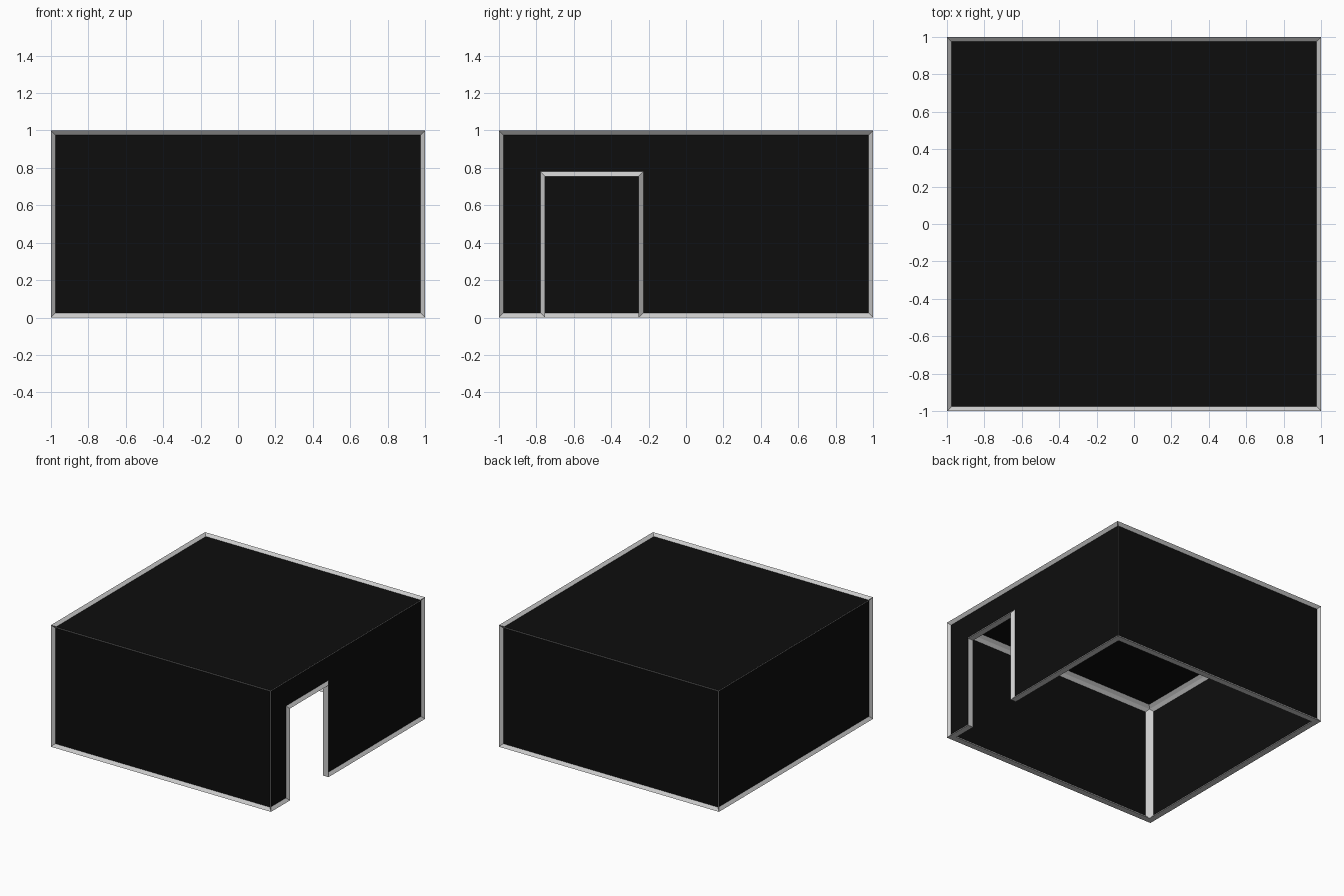
import bpy, bmesh

if "Cube" in bpy.data.objects:
    bpy.data.objects.remove(bpy.data.objects["Cube"])

WALL, RIM, RECESS = 0.05, 0.025, 0.02      # wall depth, trim width, panel recess
D0, D1, DH = -0.753, -0.253, 0.755         # door opening: y range and height


def material(name, v):
    m = bpy.data.materials.new(name)
    m.diffuse_color = (v, v, v, 1)
    m.use_nodes = True
    m.node_tree.nodes["Principled BSDF"].inputs["Base Color"].default_value = m.diffuse_color
    return m


bm = bmesh.new()


def shell(s, h, inward):
    """Four walls and a roof, one with a door notch; returns the floor outline."""
    corners = [(-s, -s), (s, -s), (s, s), (-s, s)]
    low = [bm.verts.new((x, y, 0)) for x, y in corners]
    top = [bm.verts.new((x, y, h)) for x, y in corners]
    door = [bm.verts.new((s, y, z)) for y, z in ((D0, 0), (D0, DH), (D1, DH), (D1, 0))]
    loops = [top]
    for i in range(4):
        j = (i + 1) % 4
        loops.append([low[i]] + (door if i == 1 else []) + [low[j], top[j], top[i]])
    faces = [bm.faces.new(l[::-1] if inward else l) for l in loops]
    return low[:2] + door + low[2:], faces


outer, outer_faces = shell(1.0, 1.0, False)
inner, inner_faces = shell(1.0 - WALL, 1.0 - WALL, True)

# bottom edge and door jambs joining the two skins
n = len(outer)
for i in range(n):
    j = (i + 1) % n
    bm.faces.new((outer[j], outer[i], inner[i], inner[j]))

# recessed dark panels framed by light trim
panels = outer_faces + inner_faces
bm.normal_update()
bmesh.ops.inset_individual(bm, faces=panels, thickness=RIM, depth=-RECESS,
                           use_even_offset=True)
for f in panels:
    f.material_index = 1

mesh = bpy.data.meshes.new("room_shell")
bm.to_mesh(mesh)
bm.free()
mesh.materials.append(material("light_grey_trim", 0.6))
mesh.materials.append(material("black_panel", 0.004))
room = bpy.data.objects.new("room_shell", mesh)
bpy.context.collection.objects.link(room)
